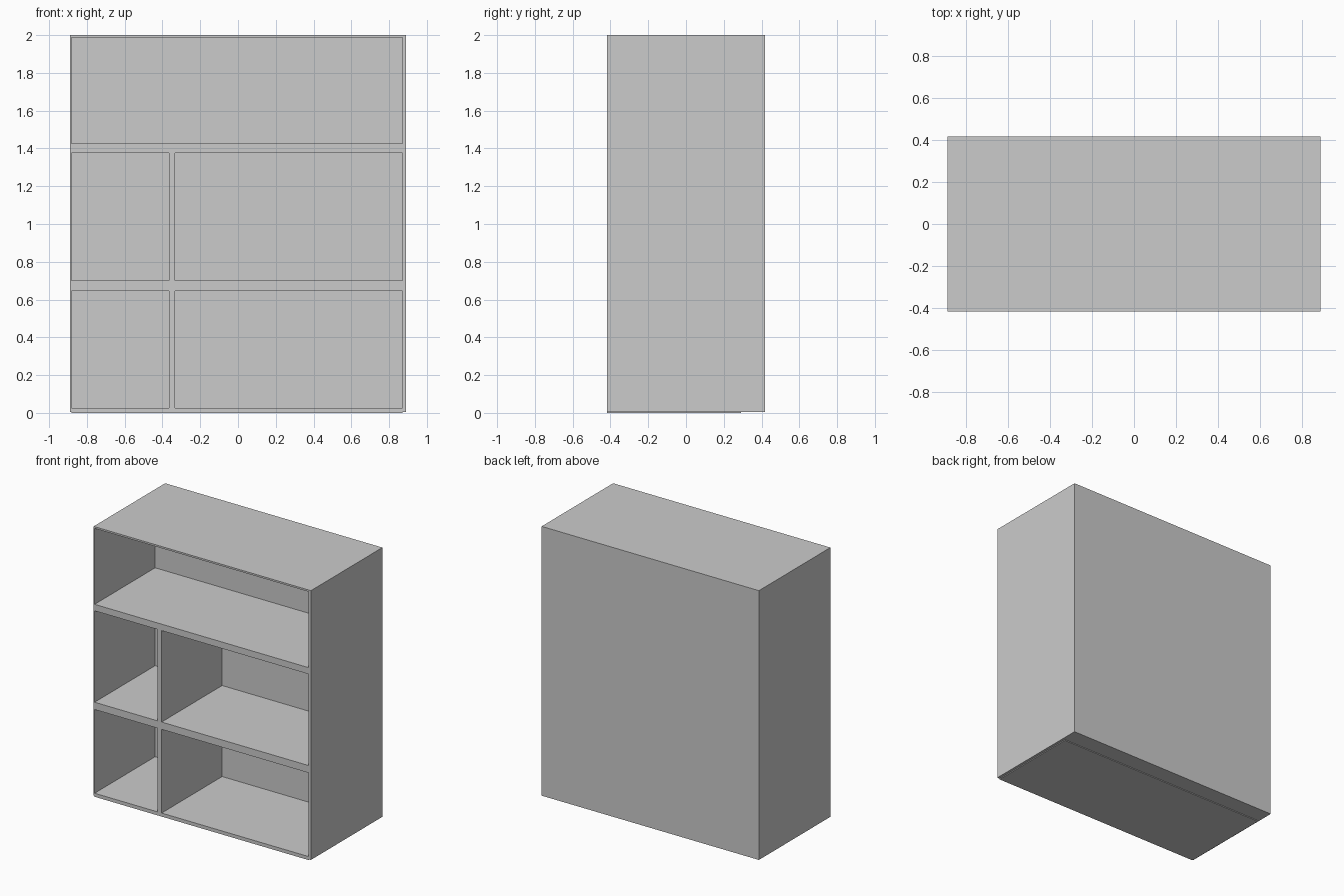
import bpy
import bmesh
from mathutils import Vector

default = bpy.data.objects.get("Cube")
if default:
    bpy.data.objects.remove(default, do_unlink=True)

# Single flat colour
grey = bpy.data.materials.new("plain grey")
grey.use_nodes = True
colour = (0.6, 0.6, 0.6, 1)
grey.diffuse_color = colour
grey.node_tree.nodes["Principled BSDF"].inputs["Base Color"].default_value = colour

HALF_W, HALF_D, TOP, BASE = 0.89, 0.418, 2.0, 0.006
LEFT, RIGHT = -0.882, 0.87        # inner faces of the side walls
DIVIDER = (-0.365, -0.333)        # upright between the lower compartments
ROWS = [(0.026, 0.646), (0.70, 1.377), (1.425, 1.987)]
BACK = 0.29                       # front of the thick back
CELLS = [(LEFT, RIGHT, *ROWS[2])]
for row in ROWS[:2]:
    CELLS += [(LEFT, DIVIDER[0], *row), (DIVIDER[1], RIGHT, *row)]


def add_box(bm, low, high):
    verts = bmesh.ops.create_cube(bm, size=1)["verts"]
    low, high = Vector(low), Vector(high)
    for v in verts:
        v.co = (low + high) / 2 + v.co * (high - low)


def finish(bm, name):
    bmesh.ops.recalc_face_normals(bm, faces=bm.faces)
    mesh = bpy.data.meshes.new(name)
    bm.to_mesh(mesh)
    bm.free()
    mesh.materials.append(grey)
    obj = bpy.data.objects.new(name, mesh)
    bpy.context.collection.objects.link(obj)


def slice_at(bm, axis, value):
    normal = Vector((0, 0, 0))
    normal[axis] = 1
    bmesh.ops.bisect_plane(bm, geom=bm.verts[:] + bm.edges[:] + bm.faces[:],
                           plane_co=normal * value, plane_no=normal)


# Cabinet: solid block with compartments pushed in from the front
bm = bmesh.new()
add_box(bm, (-HALF_W, -HALF_D, BASE), (HALF_W, HALF_D, TOP))
for x in (LEFT, *DIVIDER, RIGHT):
    slice_at(bm, 0, x)
for row in ROWS:
    for z in row:
        slice_at(bm, 2, z)
bm.normal_update()
for x0, x1, z0, z1 in CELLS:
    front = []
    for f in bm.faces:
        c = f.calc_center_median()
        if c.y < -HALF_D + 0.001 and x0 < c.x < x1 and z0 < c.z < z1:
            front.append(f)
    pushed = bmesh.ops.extrude_face_region(bm, geom=front)["geom"]
    bmesh.ops.delete(bm, geom=front, context="FACES")
    for v in pushed:
        if isinstance(v, bmesh.types.BMVert):
            v.co.y = BACK
bmesh.ops.recalc_face_normals(bm, faces=bm.faces)
bmesh.ops.dissolve_limit(bm, angle_limit=0.02, verts=bm.verts, edges=bm.edges)
finish(bm, "cabinet")

# Thin floor panel standing just below the sides
bm = bmesh.new()
add_box(bm, (LEFT, -HALF_D, 0), (RIGHT, BACK, BASE))
finish(bm, "floor_panel")
